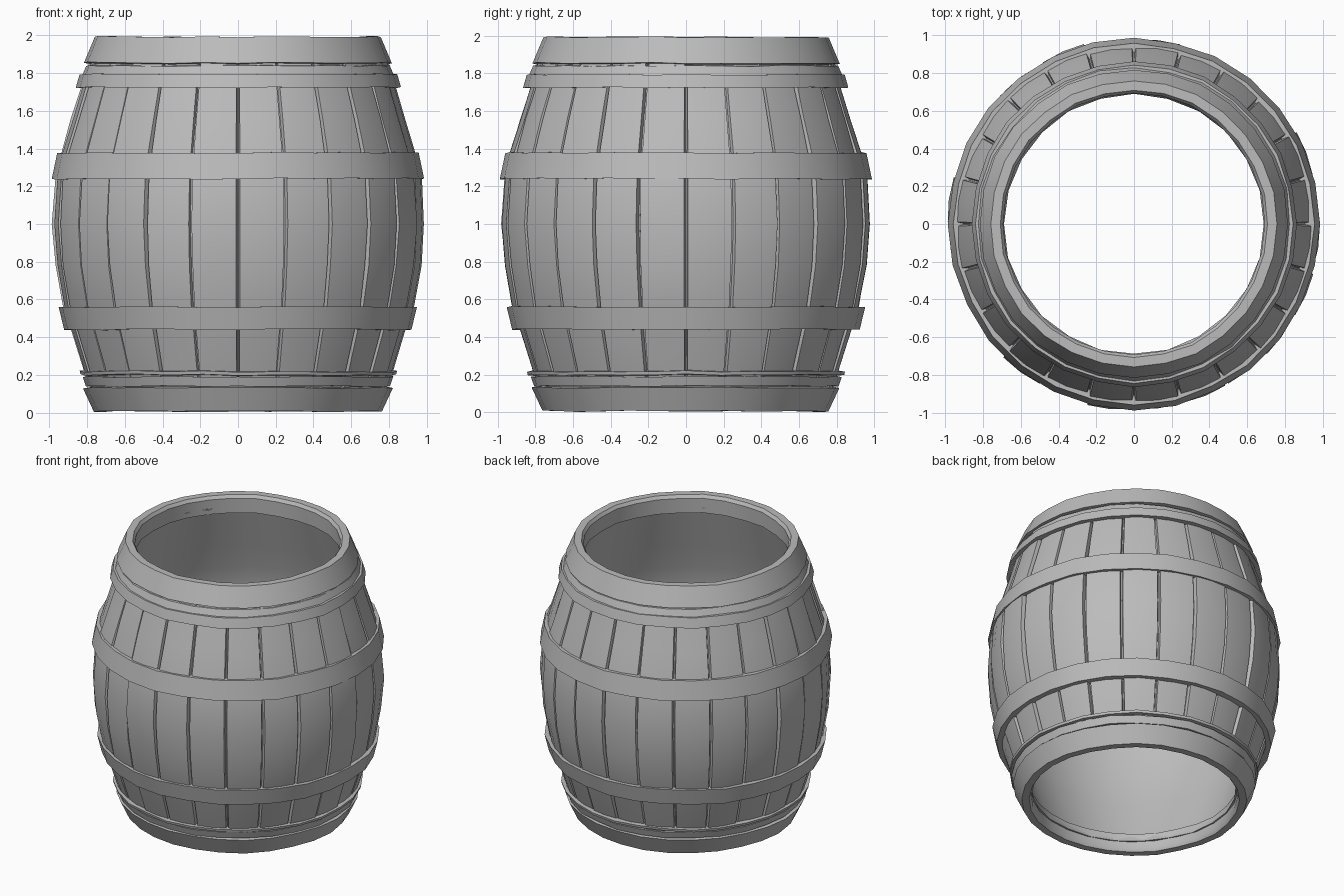
import bpy, bmesh, math, random

random.seed(7)
STAVES = 24
cube = bpy.data.objects.get("Cube")
if cube:
    bpy.data.objects.remove(cube, do_unlink=True)

grey = bpy.data.materials.new("plain_grey")
grey.use_nodes = True
COLOUR = (0.5, 0.5, 0.5, 1)
grey.diffuse_color = COLOUR
grey.node_tree.nodes["Principled BSDF"].inputs["Base Color"].default_value = COLOUR


def finish(name, bm, angle=35):
    bmesh.ops.recalc_face_normals(bm, faces=bm.faces)
    mesh = bpy.data.meshes.new(name)
    bm.to_mesh(mesh)
    bm.free()
    mesh.materials.append(grey)
    obj = bpy.data.objects.new(name, mesh)
    bpy.context.collection.objects.link(obj)
    bpy.ops.object.select_all(action='DESELECT')
    bpy.context.view_layer.objects.active = obj
    obj.select_set(True)
    bpy.ops.object.shade_smooth_by_angle(angle=math.radians(angle))
    return obj


def point(r, a, z):
    return (r * math.cos(a), r * math.sin(a), z)


def ring(name, section, sides=28, wobble=0.004):
    """Closed cross-section of (radius, height) swept round the barrel."""
    bm = bmesh.new()
    loops = []
    for i in range(sides):
        a = math.tau * i / sides
        dr, dz = (random.uniform(-wobble, wobble) for _ in "rz")
        loops.append([bm.verts.new(point(r + dr, a, min(2, max(0, z + dz))))
                      for r, z in section])
    n = len(section)
    for i in range(sides):
        p, q = loops[i], loops[(i + 1) % sides]
        for k in range(n):
            m = (k + 1) % n
            bm.faces.new((p[k], q[k], q[m], p[m]))
    return finish(name, bm)


# Bulging outer profile shared by all staves
OUTER = [(0.76, 0.08), (0.81, 0.2), (0.885, 0.44), (0.925, 0.56), (0.965, 0.78),
         (0.982, 1.0), (0.967, 1.24), (0.935, 1.38), (0.88, 1.56), (0.83, 1.72),
         (0.775, 1.9)]

# Staves: slightly uneven boards with narrow bevelled edges
bm = bmesh.new()
step = math.tau / STAVES
for i in range(STAVES):
    lift = random.uniform(-0.008, 0.004)
    skew = random.uniform(-0.005, 0.005)
    across = [(0.012, -0.03), (0.04, skew), (0.5, 0.003), (0.96, -skew), (0.988, -0.03)]
    rows = []
    for r, z in OUTER:
        dent = random.uniform(-0.004, 0.003)
        rows.append([bm.verts.new(point(r + lift + dent + d, (i + t) * step, z))
                     for t, d in across])
    for low, high in zip(rows, rows[1:]):
        for k in range(len(across) - 1):
            bm.faces.new((low[k], low[k + 1], high[k + 1], high[k]))
finish("staves", bm)

# Inner lining closes the gaps between the boards
inner = [(r - 0.07, z) for r, z in OUTER]
backing = [(r - 0.028, z) for r, z in OUTER]
ring("inner_wall", inner + backing[::-1], STAVES, 0.003)

# Top and bottom rims
ring("top_rim", [(0.70, 1.86), (0.695, 1.97), (0.71, 1.993), (0.76, 1.993),
                 (0.818, 1.855), (0.77, 1.845)])
ring("bottom_rim", [(0.70, 0.14), (0.695, 0.03), (0.71, 0.006), (0.76, 0.006),
                    (0.818, 0.13), (0.77, 0.14)])

# Wide hoops round the belly
ring("upper_hoop", [(0.92, 1.24), (0.986, 1.24), (0.957, 1.378), (0.90, 1.378)])
ring("lower_hoop", [(0.86, 0.44), (0.923, 0.44), (0.952, 0.56), (0.90, 0.56)])

# Stepped collar beneath the top rim
ring("collar_lower", [(0.80, 1.725), (0.862, 1.725), (0.855, 1.75), (0.842, 1.795),
                      (0.79, 1.795)])
ring("collar_upper", [(0.77, 1.785), (0.832, 1.785), (0.808, 1.84), (0.75, 1.85)])

# Thin bands above the bottom rim
ring("thin_hoop", [(0.79, 0.196), (0.838, 0.2), (0.842, 0.218), (0.80, 0.222)])
ring("bottom_collar", [(0.76, 0.14), (0.808, 0.14), (0.825, 0.19), (0.78, 0.19)])
